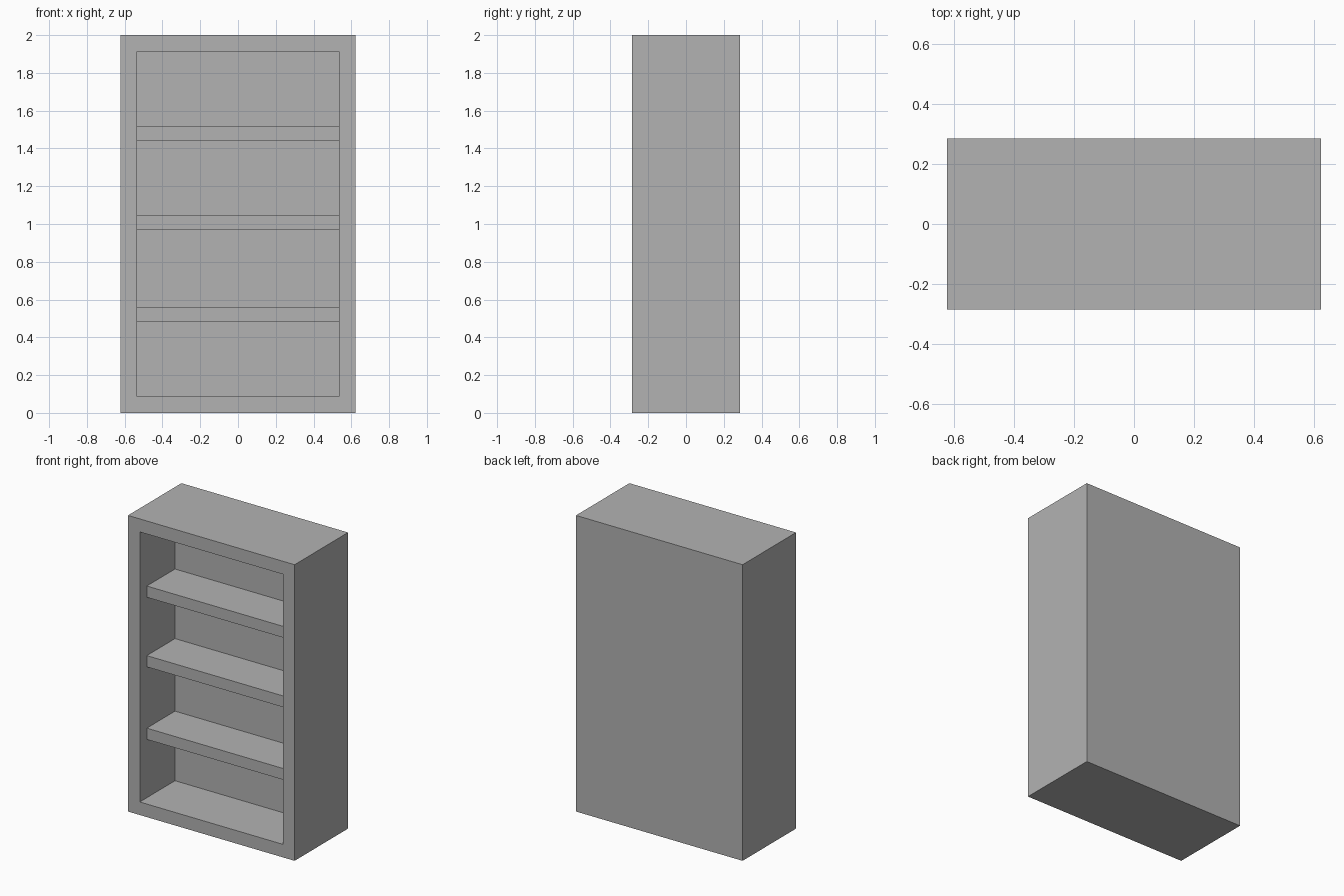
import bpy
import bmesh
from mathutils import Matrix, Vector

default = bpy.data.objects.get("Cube")
if default:
    bpy.data.objects.remove(default, do_unlink=True)

WIDTH, DEPTH, HEIGHT = 1.245, 0.57, 2.0
WALL = 0.088             # frame thickness around the opening
RECESS = 0.376           # depth of the opening
SETBACK = 0.075          # shelf fronts sit behind the frame
SHELF_THICKNESS = 0.076
SHELF_CENTRES = {"lower": 0.52, "middle": 1.01, "upper": 1.48}

grey = bpy.data.materials.new("plain grey")
grey.use_nodes = True
grey.diffuse_color = (0.448, 0.448, 0.448, 1)
grey.node_tree.nodes["Principled BSDF"].inputs["Base Color"].default_value = grey.diffuse_color


def box(bm, size, centre):
    matrix = Matrix.Translation(centre) @ Matrix.Diagonal((*size, 1))
    bmesh.ops.create_cube(bm, size=1, matrix=matrix)


def finish(bm, name):
    mesh = bpy.data.meshes.new(name)
    bm.to_mesh(mesh)
    bm.free()
    mesh.materials.append(grey)
    bpy.context.collection.objects.link(bpy.data.objects.new(name, mesh))


# Cabinet: solid block with the front face inset and pushed in
bm = bmesh.new()
box(bm, (WIDTH, DEPTH, HEIGHT), (0, 0, HEIGHT / 2))
bm.normal_update()
front = min(bm.faces, key=lambda f: f.normal.y)
bmesh.ops.inset_region(bm, faces=[front], thickness=WALL, use_even_offset=True)
pushed = bmesh.ops.extrude_discrete_faces(bm, faces=[front])["faces"][0]
bmesh.ops.translate(bm, verts=pushed.verts, vec=Vector((0, RECESS, 0)))
bmesh.ops.recalc_face_normals(bm, faces=bm.faces)
finish(bm, "cabinet")

# Shelves: boards spanning the opening, reaching the back panel
shelf_depth = RECESS - SETBACK
shelf_y = -DEPTH / 2 + SETBACK + shelf_depth / 2
for level, z in SHELF_CENTRES.items():
    bm = bmesh.new()
    box(bm, (WIDTH - 2 * WALL, shelf_depth, SHELF_THICKNESS), (0, shelf_y, z))
    finish(bm, level + "_shelf")
